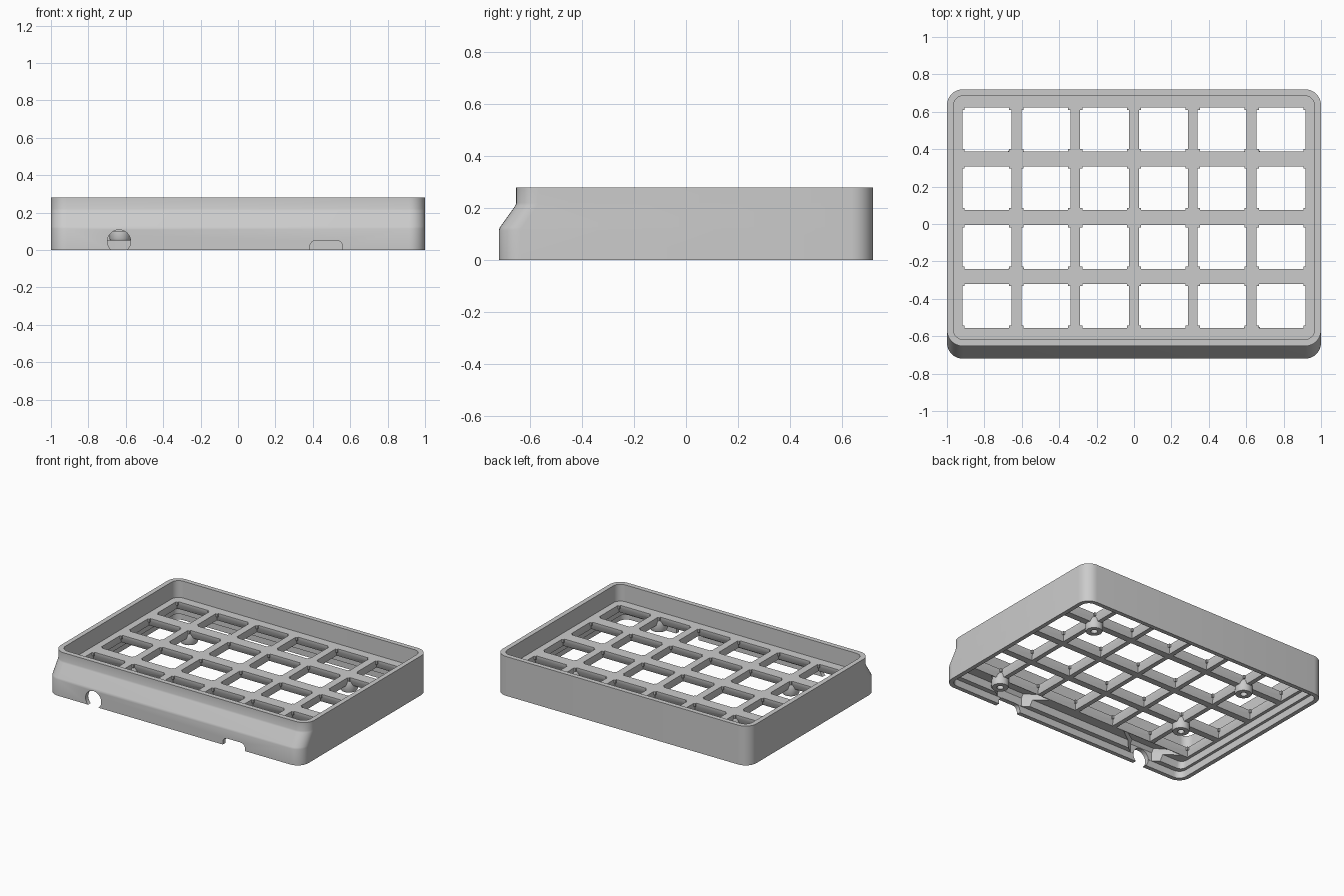
import bpy, bmesh, math
from mathutils import Matrix

if "Cube" in bpy.data.objects:
    bpy.data.objects.remove(bpy.data.objects["Cube"])

grey = bpy.data.materials.new("case_grey")
grey.use_nodes = True
COLOUR = (0.6, 0.6, 0.6, 1)
grey.diffuse_color = COLOUR
grey.node_tree.nodes["Principled BSDF"].inputs["Base Color"].default_value = COLOUR


def make_object(name, bm):
    bmesh.ops.recalc_face_normals(bm, faces=bm.faces)
    mesh = bpy.data.meshes.new(name)
    bm.to_mesh(mesh)
    bm.free()
    mesh.materials.append(grey)
    obj = bpy.data.objects.new(name, mesh)
    bpy.context.collection.objects.link(obj)
    return obj


def loft(bm, rings):
    """Skin a stack of equal-length point rings and cap both ends."""
    loops = [[bm.verts.new(p) for p in ring] for ring in rings]
    for a, b in zip(loops, loops[1:]):
        for i in range(len(a)):
            j = (i + 1) % len(a)
            bm.faces.new((a[i], a[j], b[j], b[i]))
    bm.faces.new(loops[0])
    bm.faces.new(loops[-1])


def rounded_ring(half_x, front, back, radius, z, steps=8):
    centres = [(half_x - radius, back - radius), (radius - half_x, back - radius),
               (radius - half_x, front + radius), (half_x - radius, front + radius)]
    ring = []
    for quarter, (cx, cy) in enumerate(centres):
        for s in range(steps + 1):
            a = math.pi / 2 * (quarter + s / steps)
            ring.append((cx + radius * math.cos(a), cy + radius * math.sin(a), z))
    return ring


def key_ring(cx, cy, hx, hy, z, notch=0):
    """Rectangle, optionally with a small square step at each corner."""
    corner = [(hx, hy)]
    if notch:
        corner = [(hx, hy - notch), (hx - notch, hy - notch), (hx - notch, hy)]
    ring = []
    for sx, sy in ((1, 1), (-1, 1), (-1, -1), (1, -1)):
        pts = corner if sx * sy > 0 else corner[::-1]
        ring += [(cx + sx * x, cy + sy * y, z) for x, y in pts]
    return ring


def cut(target, cutter):
    cutter.hide_render = True
    mod = target.modifiers.new("cut", 'BOOLEAN')
    mod.operation = 'DIFFERENCE'
    mod.solver = 'EXACT'
    mod.object = cutter
    bpy.context.view_layer.objects.active = target
    bpy.ops.object.modifier_apply(modifier=mod.name)
    bpy.data.objects.remove(cutter)


PLATE_TOP, PLATE_BOTTOM, LEDGE = 0.16, 0.10, 0.05

# Case shell: underside, ledge, lip, outer wall, sloped front, rim, recessed plate
bm = bmesh.new()
loft(bm, [
    rounded_ring(0.95, -0.645, 0.67, 0.04, PLATE_BOTTOM),
    rounded_ring(0.95, -0.655, 0.67, 0.04, LEDGE),
    rounded_ring(0.97, -0.69, 0.69, 0.055, LEDGE),
    rounded_ring(0.97, -0.69, 0.69, 0.055, 0),
    rounded_ring(1, -0.72, 0.72, 0.085, 0),
    rounded_ring(1, -0.72, 0.72, 0.085, 0.114),
    rounded_ring(1, -0.716, 0.72, 0.085, 0.126),
    rounded_ring(1, -0.657, 0.72, 0.085, 0.209),
    rounded_ring(1, -0.653, 0.72, 0.085, 0.220),
    rounded_ring(1, -0.653, 0.72, 0.085, 0.28),
    rounded_ring(0.966, -0.618, 0.686, 0.055, 0.28),
    rounded_ring(0.966, -0.618, 0.686, 0.055, PLATE_TOP),
])
case = make_object("case_shell", bm)

# Key openings: tapered wells below, notched openings above
wells, openings = bmesh.new(), bmesh.new()
PITCH = 0.3145
for col in range(6):
    for row in range(4):
        x, y = (col - 2.5) * PITCH, 0.034 + (row - 1.5) * PITCH
        loft(wells, [key_ring(x, y, 0.144, 0.138, PLATE_BOTTOM - 0.01),
                     key_ring(x, y, 0.131, 0.117, 0.137)])
        loft(openings, [key_ring(x, y, 0.131, 0.117, z, 0.012)
                        for z in (0.13, PLATE_TOP + 0.01)])
cut(case, make_object("well_cutter", wells))
cut(case, make_object("opening_cutter", openings))

# Tapered pockets behind the two front ports
bm = bmesh.new()
for x, narrow, wide in ((0.472, 0.10, 0.25), (-0.636, 0.09, 0.24)):
    loft(bm, [[(x - narrow, front, z), (x + narrow, front, z),
               (x + wide, -0.575, z), (x - wide, -0.575, z)]
              for front, z in ((-0.688, 0.02), (-0.688, 0.11), (-0.67, 0.135))])
cut(case, make_object("pocket_cutter", bm))

# Round port and rounded slot port through the front wall
bm = bmesh.new()
front_turn = Matrix.Rotation(math.pi / 2, 4, 'X')
bmesh.ops.create_cone(bm, cap_ends=True, segments=32, radius1=0.062, radius2=0.062, depth=0.08,
                      matrix=Matrix.Translation((-0.636, -0.72, 0.046)) @ front_turn)
slot = rounded_ring(0.088, -0.06, 0.052, 0.035, 0)
loft(bm, [[(0.472 + p[0], y, p[1]) for p in slot] for y in (-0.78, -0.66)])
cut(case, make_object("port_cutter", bm))

# Screw posts beneath the plate
for i, (x, y) in enumerate(((0.63, 0.35), (-0.63, 0.35), (0.63, -0.594), (-0.63, -0.28))):
    bm = bmesh.new()
    profile = [(0.045, 0.145), (0.056, 0.125), (0.058, 0.062), (0.053, 0.052),
               (0.022, 0.052), (0.022, 0.13)]
    loft(bm, [[(x + r * math.cos(a * math.tau / 24), y + r * math.sin(a * math.tau / 24), z)
               for a in range(24)] for r, z in profile])
    make_object(f"screw_post_{i + 1}", bm)

# Smooth the rounded corners, keep hard edges
bpy.ops.object.select_all(action='DESELECT')
for obj in bpy.context.scene.objects:
    if obj.type == 'MESH' and grey.name in obj.data.materials:
        obj.select_set(True)
        bpy.context.view_layer.objects.active = obj
bpy.ops.object.shade_smooth_by_angle(angle=math.radians(30))
